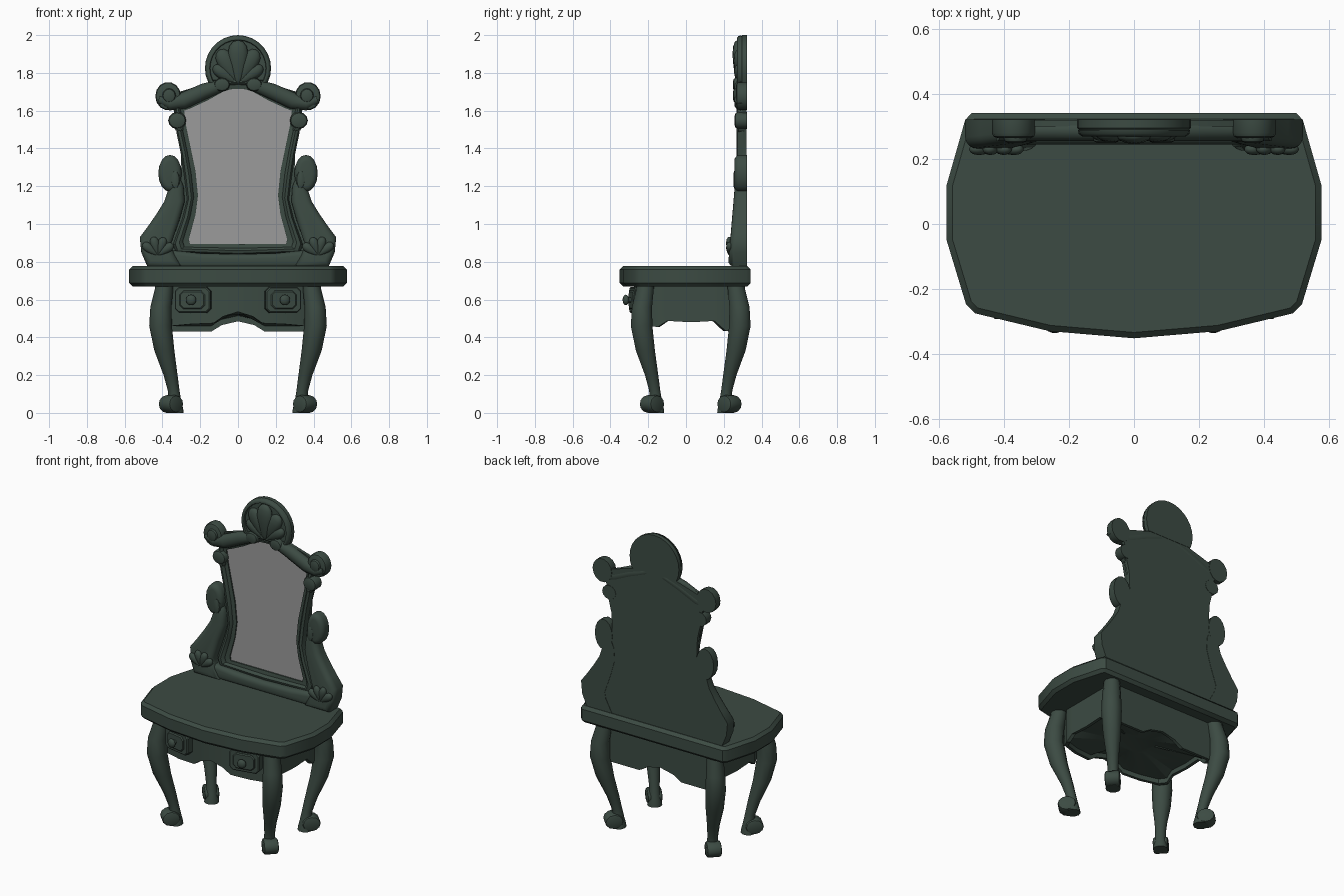
import bpy, bmesh, math
from mathutils import Vector

if "Cube" in bpy.data.objects:
    bpy.data.objects.remove(bpy.data.objects["Cube"])

def material(name, rgb):
    m = bpy.data.materials.new(name)
    m.diffuse_color = (*rgb, 1)
    m.use_nodes = True
    m.node_tree.nodes["Principled BSDF"].inputs["Base Color"].default_value = m.diffuse_color
    return m

GREEN = material("dark_green_paint", (0.045, 0.070, 0.056))
GLASS = material("mirror_grey", (0.33, 0.33, 0.33))

def finish(name, bm, mat=GREEN, loc=(0, 0, 0), turn=0, angle=35):
    bmesh.ops.recalc_face_normals(bm, faces=bm.faces)
    me = bpy.data.meshes.new(name)
    bm.to_mesh(me)
    bm.free()
    me.materials.append(mat)
    ob = bpy.data.objects.new(name, me)
    bpy.context.collection.objects.link(ob)
    ob.location = loc
    ob.rotation_euler = (0, 0, turn)
    bpy.ops.object.select_all(action='DESELECT')
    ob.select_set(True)
    bpy.context.view_layer.objects.active = ob
    bpy.ops.object.shade_smooth_by_angle(angle=math.radians(angle))
    return ob

def prism(name, pts, w0, w1, bevel=0, seg=1, flat=False, both=False, front=None, **kw):
    """Outline extruded along y (or z when flat), bevelled on the front (or both) rims."""
    bm = bmesh.new()
    def put(u, v, w):
        return bm.verts.new((u, v, w) if flat else (u, w, v))
    a = [put(u, v, front(u, v) if front else w0) for u, v in pts]
    b = [put(u, v, w1) for u, v in pts]
    fa, fb = bm.faces.new(a), bm.faces.new(b)
    for i in range(len(pts)):
        j = (i + 1) % len(pts)
        bm.faces.new((a[i], a[j], b[j], b[i]))
    bmesh.ops.recalc_face_normals(bm, faces=bm.faces)
    if bevel:
        edges = list(fa.edges) + (list(fb.edges) if both else [])
        bmesh.ops.bevel(bm, geom=edges, offset=bevel, segments=seg, profile=0.5,
                        affect='EDGES', clamp_overlap=True)
    return finish(name, bm, **kw)

def oval(x, z, rx, rz, n=14):
    return [(x + rx * math.cos(2 * math.pi * i / n), z + rz * math.sin(2 * math.pi * i / n))
            for i in range(n)]

def mirrored(half):
    """Right half outline, from centre to centre, closed on the left."""
    return half + [(-p[0], *p[1:]) for p in reversed(half) if p[0] > 0]

def loft(name, rings, closed_ends=True, **kw):
    bm = bmesh.new()
    rs = [[bm.verts.new(p) for p in r] for r in rings]
    n = len(rs[0])
    for a, b in zip(rs, rs[1:]):
        for i in range(n):
            bm.faces.new((a[i], a[(i + 1) % n], b[(i + 1) % n], b[i]))
    if closed_ends:
        bm.faces.new(rs[0])
        bm.faces.new(rs[-1])
    return finish(name, bm, **kw)

def tube(name, path, y, ry, n=10):
    """Round bar through (x, z, radius) points in a plane of constant y."""
    rings = []
    for i, (x, z, r) in enumerate(path):
        p, q = path[max(i - 1, 0)], path[min(i + 1, len(path) - 1)]
        d = Vector((q[0] - p[0], q[1] - p[1])).normalized()
        rings.append([(x - d.y * r * math.cos(t), y + ry * math.sin(t), z + d.x * r * math.cos(t))
                      for t in (2 * math.pi * k / n for k in range(n))])
    return loft(name, rings, angle=50)

def petal(name, x, z, tilt, length, width, y, depth):
    """Teardrop lobe growing from (x, z), tilted sideways from vertical."""
    bm = bmesh.new()
    bmesh.ops.create_uvsphere(bm, u_segments=12, v_segments=8, radius=1)
    c, s = math.cos(tilt), math.sin(tilt)
    for v in bm.verts:
        k = 0.45 + (v.co.z + 1) * 0.45
        u, h = v.co.x * width * k, (v.co.z + 1) * length / 2
        v.co = (x + u * c + h * s, y + v.co.y * depth * k, z - u * s + h * c)
    return finish(name, bm, angle=60)

# Table top
top = [(0, -0.352), (0.26, -0.33), (0.49, -0.275), (0.517, -0.248), (0.577, -0.05),
       (0.577, 0.12), (0.52, 0.32), (0.50, 0.342)]
prism("table_top", mirrored(top), 0.67, 0.777, bevel=0.018, flat=True, both=True)

# Scalloped apron box with a recessed underside
hem = mirrored([(0, -0.275, 0.535), (0.08, -0.268, 0.51), (0.13, -0.262, 0.475),
                (0.25, -0.245, 0.47), (0.36, -0.2, 0.46), (0.385, -0.15, 0.455),
                (0.385, -0.1, 0.487), (0.385, 0.03, 0.48), (0.385, 0.15, 0.487),
                (0.385, 0.21, 0.435), (0.37, 0.26, 0.43), (0.15, 0.26, 0.43),
                (0.09, 0.26, 0.465), (0, 0.26, 0.485)])
loft("apron", [[(x, y, 0.69) for x, y, z in hem], hem,
               [(x * 0.95, y * 0.93, z) for x, y, z in hem],
               [(x * 0.95, y * 0.93, z + 0.03) for x, y, z in hem],
               [(x * 0.3, y * 0.3, 0.52) for x, y, z in hem]], angle=30)

# Drawers with raised panel and knob
def chamfered(w, h, c):
    return [(w - c, -h), (w, c - h), (w, h - c), (w - c, h),
            (c - w, h), (-w, h - c), (-w, c - h), (c - w, -h)]

for s, side in ((1, "right"), (-1, "left")):
    place = dict(loc=(s * 0.235, -0.25, 0.598), turn=s * 0.2, angle=20)
    prism(side + "_drawer", chamfered(0.096, 0.068, 0.022), -0.035, 0.02, 0.006, **place)
    prism(side + "_drawer_panel", chamfered(0.068, 0.049, 0.02), -0.043, 0, 0.006, **place)
    place["angle"] = 60
    bm = bmesh.new()
    bmesh.ops.create_uvsphere(bm, u_segments=12, v_segments=8, radius=0.028)
    for v in bm.verts:
        v.co.y = v.co.y * 0.6 - 0.07
    finish(side + "_drawer_knob", bm, **place)
    prism(side + "_knob_stem", oval(0, 0, 0.013, 0.013, 8), -0.06, -0.03, **place)

# Cabriole legs on the diagonals, each with a scroll foot
profile = [(0.70, 0.24, 0.046), (0.66, 0.241, 0.048), (0.56, 0.258, 0.056), (0.46, 0.26, 0.060),
           (0.33, 0.24, 0.053), (0.2, 0.207, 0.037), (0.12, 0.191, 0.031), (0.06, 0.183, 0.033),
           (0.02, 0.182, 0.042), (0, 0.182, 0.044)]
for sx, side in ((1, "right"), (-1, "left")):
    for sy, end in ((1, "back"), (-1, "front")):
        rings = [[(sx * (0.15 + t) + r * math.cos(k * math.pi / 5),
                   0.025 + sy * t + r * math.sin(k * math.pi / 5), z) for k in range(10)]
                 for z, t, r in profile]
        loft(f"{end}_{side}_leg", rings, angle=50)
        place = dict(loc=(sx * 0.355, 0.025 + sy * 0.205, 0), turn=math.atan2(sy, sx))
        prism(f"{end}_{side}_foot", oval(0, 0.047, 0.054, 0.047, 12), -0.044, 0.044,
              0.012, seg=2, both=True, **place)

# Back board behind the whole mirror
board = [(0, 0.77), (0.47, 0.77), (0.505, 0.85), (0.51, 0.92), (0.42, 1.05), (0.35, 1.15),
         (0.32, 1.22), (0.30, 1.3), (0.305, 1.42), (0.325, 1.5), (0.34, 1.6), (0.38, 1.65),
         (0.31, 1.70), (0.16, 1.745), (0, 1.79)]
prism("back_board", mirrored(board), 0.30, 0.32)

# Mirror glass and its stepped frame
inner = mirrored([(0, 0.895), (0.255, 0.895), (0.26, 0.92), (0.225, 1.05), (0.212, 1.15),
                  (0.225, 1.28), (0.25, 1.4), (0.275, 1.52), (0.285, 1.6), (0.25, 1.613),
                  (0.16, 1.655), (0.08, 1.70), (0.04, 1.713), (0, 1.716)])
outer = mirrored([(0, 0.835), (0.33, 0.85), (0.345, 0.89), (0.295, 1.03), (0.27, 1.13),
                  (0.285, 1.25), (0.30, 1.36), (0.325, 1.48), (0.335, 1.62), (0.30, 1.66),
                  (0.18, 1.72), (0.09, 1.76), (0.045, 1.77), (0, 1.775)])
prism("mirror_glass", inner, 0.296, 0.302, mat=GLASS)
steps = [(0, 0.303), (0.0, 0.288), (0.38, 0.284), (0.42, 0.276), (0.6, 0.267), (0.85, 0.272),
         (1, 0.303)]
loft("mirror_frame", [[(a + (c - a) * t, y, b + (d - b) * t)
                       for (a, b), (c, d) in zip(inner, outer)] for t, y in steps],
     closed_ends=False, angle=35)

# Base rail under the mirror
prism("base_rail", [(-0.47, 0.772), (0.47, 0.772), (0.46, 0.84), (0.34, 0.86), (0.2, 0.845),
                    (0, 0.84), (-0.2, 0.845), (-0.34, 0.86), (-0.46, 0.84)],
      0.245, 0.32, 0.025, seg=3)

wing = [(0.30, 0.775), (0.48, 0.775), (0.512, 0.85), (0.52, 0.93), (0.475, 0.99), (0.43, 1.055),
        (0.39, 1.12), (0.367, 1.19), (0.36, 1.25), (0.31, 1.25), (0.288, 1.2), (0.282, 1.12),
        (0.31, 1.02), (0.352, 0.9), (0.345, 0.86)]
for s, side in ((1, "right"), (-1, "left")):
    # Lower wing, leaning back as it rises, ending in an oval scroll
    prism(side + "_wing", [(s * x, z) for x, z in wing], 0, 0.322, 0.032, seg=4, angle=60,
          front=lambda x, z: 0.222 + (z - 0.775) * 0.085)
    prism(side + "_wing_scroll", oval(s * 0.36, 1.268, 0.062, 0.098, 16), 0.256, 0.322, 0.03,
          seg=4, angle=60)
    prism(side + "_scroll_eye", oval(s * 0.332, 1.235, 0.024, 0.05, 12), 0.252, 0.3, 0.012, seg=2)
    # Small shell on the wing
    for i, tilt in enumerate((-0.95, -0.35, 0.25, 0.9)):
        petal(f"{side}_wing_shell_{i}", s * 0.425, 0.835, s * tilt, 0.1, 0.024, 0.23, 0.018)
    # Shoulder bead
    prism(side + "_shoulder_bead", oval(s * 0.322, 1.548, 0.048, 0.045, 12), 0.258, 0.322, 0.018, seg=2)
    prism(side + "_shoulder_eye", oval(s * 0.31, 1.515, 0.026, 0.03, 10), 0.268, 0.31, 0.01)
    # Crest arm with scroll end
    tube(side + "_crest_arm", [(s * x, z, r) for x, z, r in (
        (0.06, 1.745, 0.03), (0.18, 1.702, 0.042), (0.29, 1.652, 0.044), (0.36, 1.637, 0.036),
        (0.42, 1.66, 0.024))], 0.288, 0.034)
    prism(side + "_crest_scroll", oval(s * 0.37, 1.677, 0.068, 0.075, 14), 0.265, 0.322, 0.016, seg=2)
    prism(side + "_crest_eye", oval(s * 0.365, 1.68, 0.036, 0.038, 12), 0.25, 0.3, 0.014, seg=2)
    # Small scrolls below the medallion
    prism(side + "_medallion_scroll", oval(s * 0.085, 1.738, 0.042, 0.036, 12), 0.25, 0.31, 0.014, seg=2)

# Round medallion with a raised rim, cut off where it meets the mirror arch
def clipped(pts):
    return [(x, max(z, 1.735)) for x, z in pts]

disc = [p for p in oval(0, 1.825, 0.175, 0.175, 28) if p[1] > 1.735]
prism("medallion", disc, 0.284, 0.322, 0.012)
rim = [(0.173, 0.29), (0.170, 0.277), (0.160, 0.27), (0.150, 0.272), (0.146, 0.29)]
loft("medallion_rim", [[(x, y, z) for x, z in clipped(oval(0, 1.825, r, r, 28))] for r, y in rim],
     closed_ends=False, angle=50)

# Shell on the medallion
for i, (tilt, length, width, y) in enumerate(((0, 0.232, 0.054, 0.272), (0.5, 0.205, 0.046, 0.278),
                                              (-0.5, 0.205, 0.046, 0.278), (0.95, 0.16, 0.034, 0.28),
                                              (-0.95, 0.16, 0.034, 0.28))):
    petal(f"crest_shell_{i}", 0, 1.742, tilt, length, width, y, 0.026)
